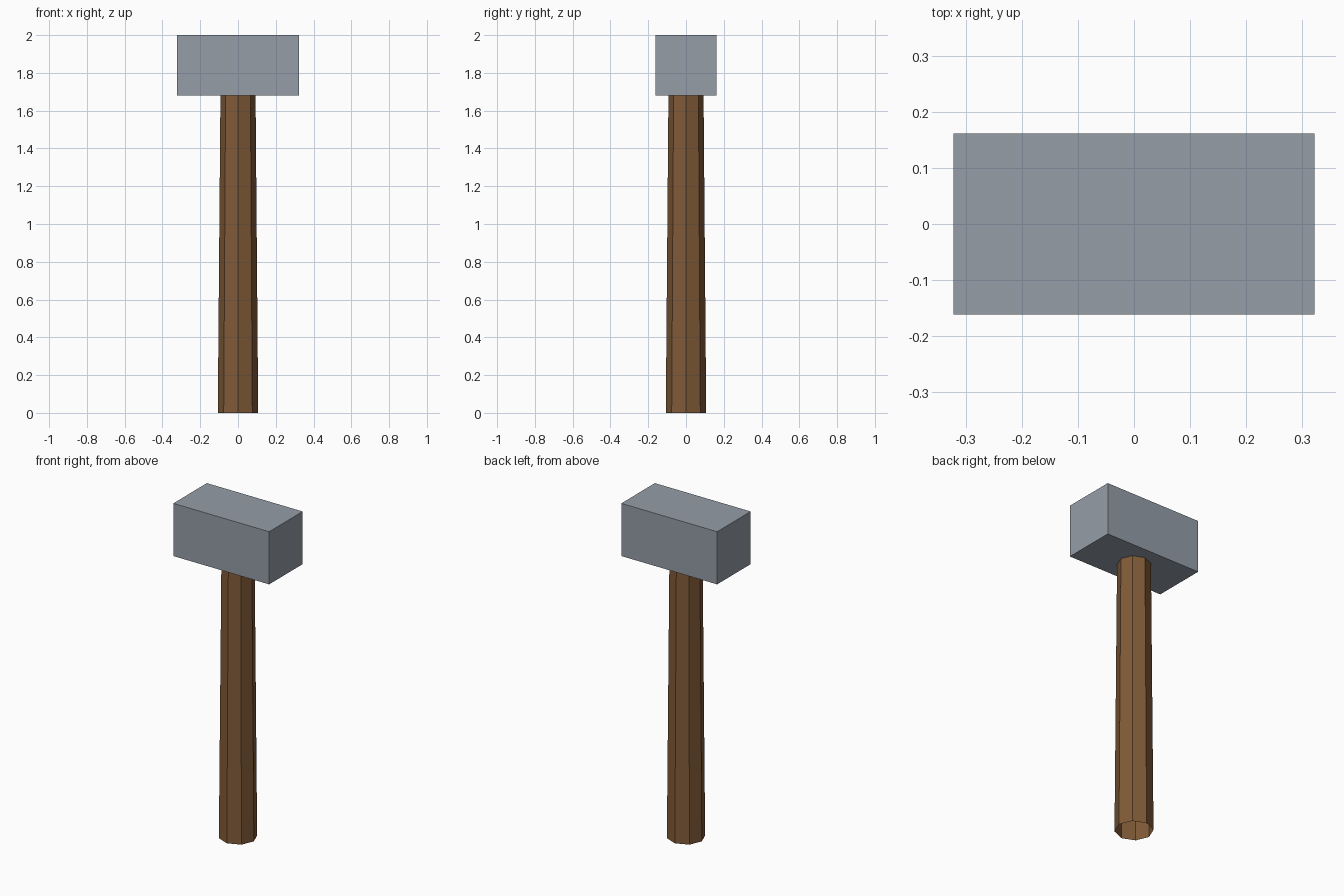
import bpy
import bmesh
from math import cos, sin, pi

cube = bpy.data.objects.get("Cube")
if cube:
    bpy.data.objects.remove(cube, do_unlink=True)


def material(name, rgb):
    mat = bpy.data.materials.new(name)
    mat.use_nodes = True
    mat.diffuse_color = (*rgb, 1)
    bsdf = next(n for n in mat.node_tree.nodes if n.type == 'BSDF_PRINCIPLED')
    bsdf.inputs["Base Color"].default_value = (*rgb, 1)
    return mat


def add_object(name, bm, mat):
    mesh = bpy.data.meshes.new(name)
    bm.to_mesh(mesh)
    bm.free()
    mesh.materials.append(mat)
    obj = bpy.data.objects.new(name, mesh)
    bpy.context.collection.objects.link(obj)
    return obj


steel = material("grey_steel", (0.30, 0.34, 0.39))
wood = material("brown_wood", (0.22, 0.105, 0.04))

HEAD_BOTTOM, TOP = 1.68, 2.0

# Head: a plain block twice as long as it is wide
bm = bmesh.new()
bmesh.ops.create_cube(bm, size=1)
bmesh.ops.scale(bm, vec=(0.644, 0.322, TOP - HEAD_BOTTOM), verts=bm.verts)
bmesh.ops.translate(bm, vec=(0, 0, (HEAD_BOTTOM + TOP) / 2), verts=bm.verts)
add_object("hammer_head", bm, steel)

# Handle: tapered eight-sided tube, open at the bottom
SIDES = 8
bm = bmesh.new()
rings = [
    [bm.verts.new((r * cos(2 * pi * i / SIDES), r * sin(2 * pi * i / SIDES), z))
     for i in range(SIDES)]
    for r, z in ((0.107, 0), (0.093, HEAD_BOTTOM))
]
low, high = rings
for i in range(SIDES):
    j = (i + 1) % SIDES
    bm.faces.new((low[i], low[j], high[j], high[i]))
add_object("handle", bm, wood)
